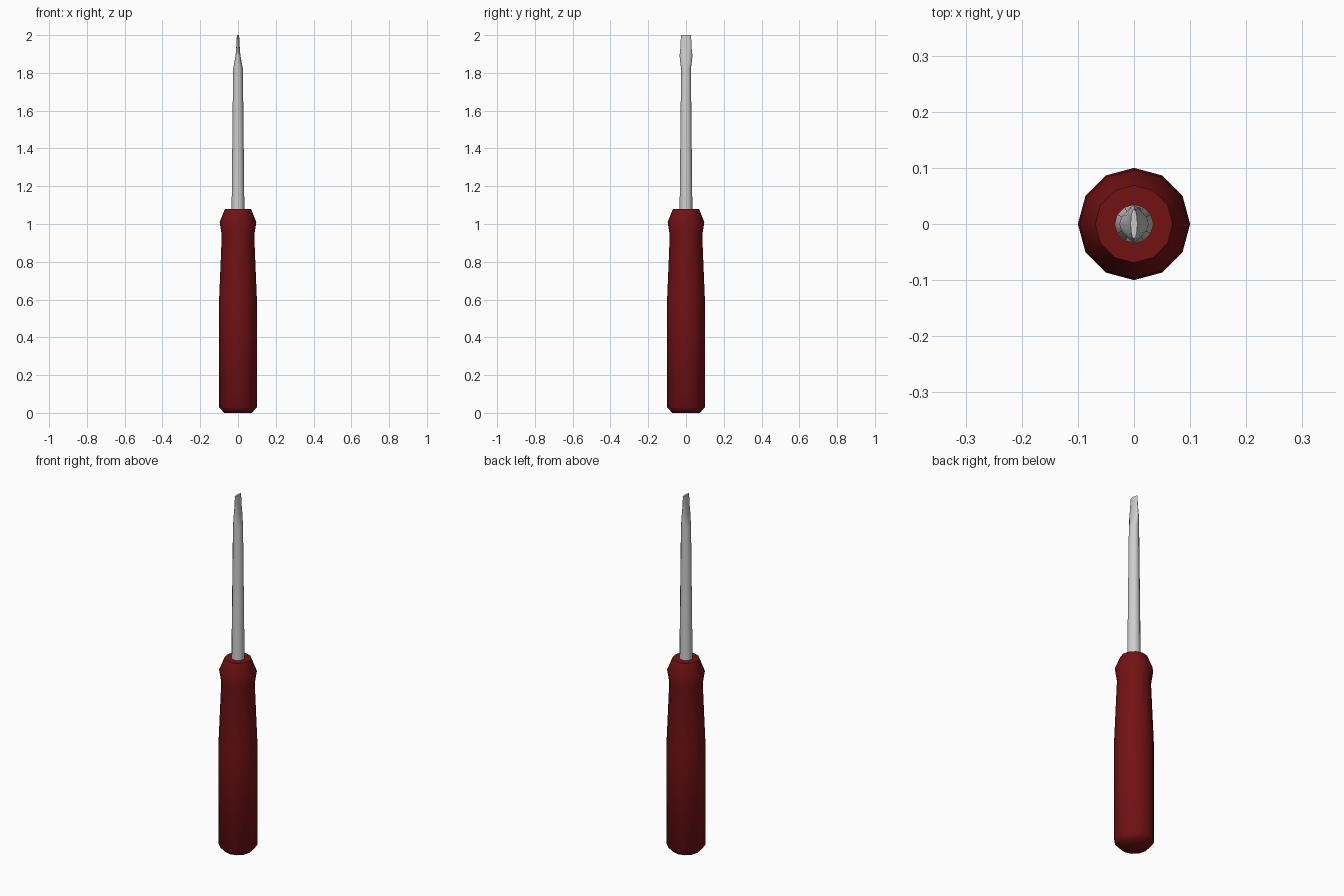
import bpy, bmesh, math

if "Cube" in bpy.data.objects:
    bpy.data.objects.remove(bpy.data.objects["Cube"])

SIDES = 12


def material(name, rgb):
    m = bpy.data.materials.new(name)
    m.diffuse_color = (*rgb, 1)
    m.use_nodes = True
    m.node_tree.nodes["Principled BSDF"].inputs["Base Color"].default_value = m.diffuse_color
    return m


def loft(name, rings, mat):
    """Stack of 12-sided rings given as (z, x radius, y radius)."""
    bm = bmesh.new()
    loops = []
    for z, rx, ry in rings:
        loops.append([bm.verts.new((rx * math.cos(i * math.tau / SIDES),
                                    ry * math.sin(i * math.tau / SIDES), z))
                      for i in range(SIDES)])
    for a, b in zip(loops, loops[1:]):
        for i in range(SIDES):
            j = (i + 1) % SIDES
            bm.faces.new((a[i], a[j], b[j], b[i]))
    bm.faces.new(loops[0][::-1])
    bm.faces.new(loops[-1])
    mesh = bpy.data.meshes.new(name)
    bm.to_mesh(mesh)
    bm.free()
    obj = bpy.data.objects.new(name, mesh)
    mesh.materials.append(mat)
    bpy.context.collection.objects.link(obj)
    bpy.ops.object.select_all(action='DESELECT')
    obj.select_set(True)
    bpy.context.view_layer.objects.active = obj
    bpy.ops.object.shade_smooth_by_angle(angle=math.radians(50))
    return obj


red = material("dark_red", (0.17, 0.006, 0.007))
steel = material("light_grey", (0.62, 0.62, 0.62))

# Handle: chamfered butt, tapering grip, flared collar
handle = [(0, 0.073), (0.03, 0.1), (0.6, 0.1), (0.94, 0.086),
          (1.01, 0.097), (1.08, 0.069)]
loft("handle", [(z, r, r) for z, r in handle], red)

# Shaft flattening into a flared flat blade
loft("shaft_and_blade", [(1.06, 0.034, 0.034), (1.82, 0.026, 0.026),
                         (1.89, 0.013, 0.034), (1.94, 0.009, 0.029),
                         (2.0, 0.006, 0.027)], steel)
